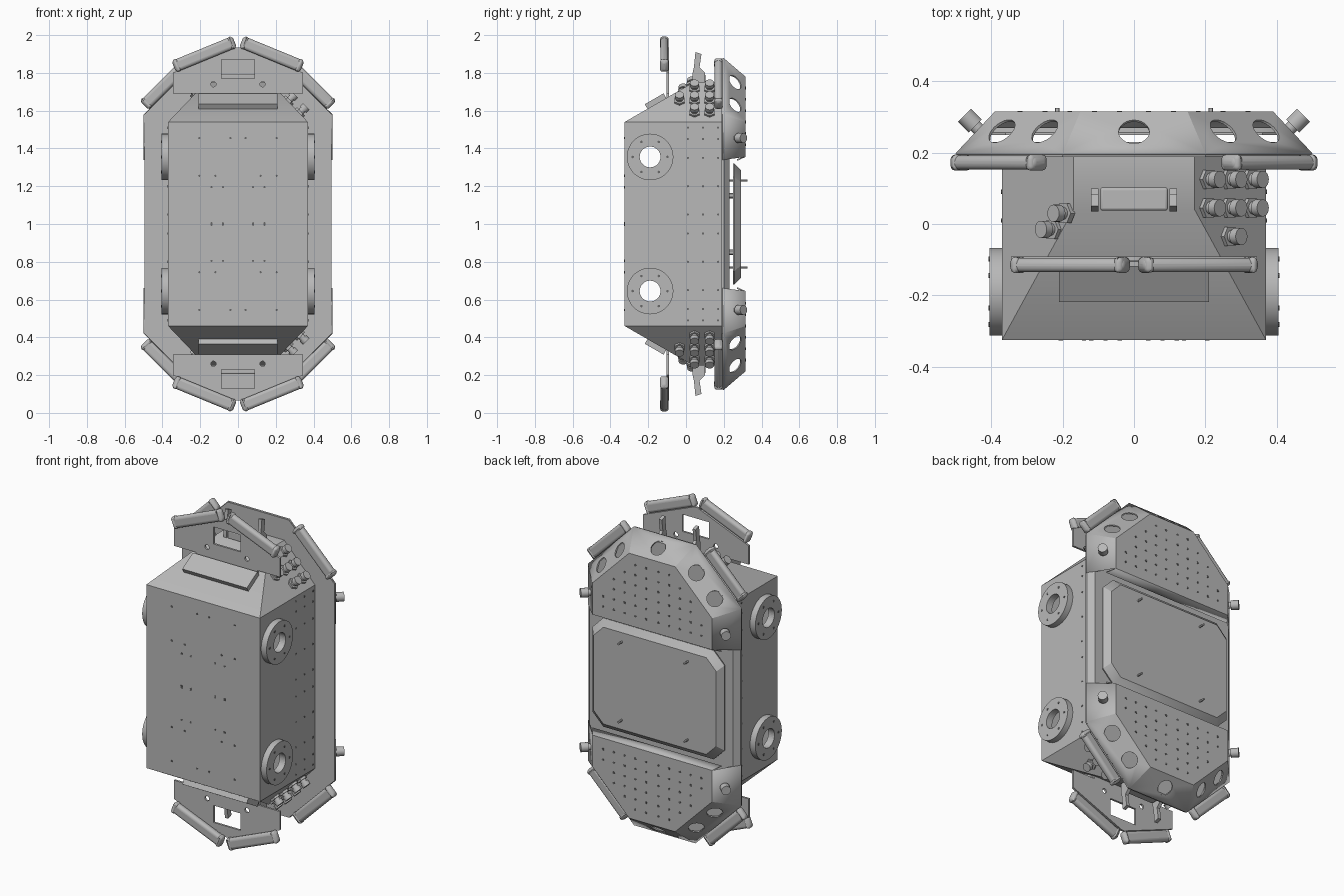
import bpy, bmesh, math
from mathutils import Vector, Matrix

if "Cube" in bpy.data.objects:
    bpy.data.objects.remove(bpy.data.objects["Cube"])


def material(name, v):
    m = bpy.data.materials.new(name)
    m.use_nodes = True
    m.diffuse_color = (v, v, v, 1)
    m.node_tree.nodes["Principled BSDF"].inputs["Base Color"].default_value = (v, v, v, 1)
    return m


GREY = material("painted grey metal", 0.48)
DARK = material("dark bolt holes", 0.14)
parts = []


# Every part has its origin at mid height, so top and bottom mirror about it
def make(name, bm, axes="XZ", mat=GREY, wall=0, bevel=0, cutter=None, helper=False):
    if not wall:
        bmesh.ops.recalc_face_normals(bm, faces=bm.faces)
    me = bpy.data.meshes.new(name)
    bm.to_mesh(me)
    bm.free()
    me.materials.append(mat)
    ob = bpy.data.objects.new(name, me)
    ob.location = (0, 0, 1)
    bpy.context.collection.objects.link(ob)
    if bevel:
        b = ob.modifiers.new("round", "BEVEL")
        b.width, b.segments, b.limit_method = bevel, 4, "ANGLE"
    if axes:
        m = ob.modifiers.new("mirror", "MIRROR")
        m.use_axis = [a in axes for a in "XYZ"]
    if wall:
        s = ob.modifiers.new("wall", "SOLIDIFY")
        s.thickness, s.offset = wall, -1
    if cutter:
        c = ob.modifiers.new("holes", "BOOLEAN")
        c.operation, c.solver, c.object = "DIFFERENCE", "EXACT", cutter
    if helper:
        ob.hide_render = True
        ob.hide_viewport = True
        ob.display_type = "WIRE"
    else:
        parts.append(ob)
    return ob


def cyl(bm, a, b, r, seg=24):
    a, b = Vector(a), Vector(b)
    d = b - a
    mat = Matrix.Translation((a + b) / 2) @ d.to_track_quat("Z", "Y").to_matrix().to_4x4()
    bmesh.ops.create_cone(bm, cap_ends=True, segments=seg, radius1=r, radius2=r,
                          depth=d.length, matrix=mat)


def box(bm, c, size, rot=Matrix()):
    mat = Matrix.Translation(c) @ rot @ Matrix.Diagonal((*size, 1))
    bmesh.ops.create_cube(bm, size=1, matrix=mat)


def hull(bm, pts):
    vs = [bm.verts.new(p) for p in pts]
    bmesh.ops.convex_hull(bm, input=vs)
    bmesh.ops.dissolve_limit(bm, angle_limit=0.01, verts=bm.verts, edges=bm.edges)
    bmesh.ops.recalc_face_normals(bm, faces=bm.faces)


def prism(bm, pts, step):
    f = bm.faces.new([bm.verts.new(p) for p in pts])
    ext = bmesh.ops.extrude_face_region(bm, geom=[f])["geom"]
    bmesh.ops.translate(bm, vec=step, verts=[v for v in ext if isinstance(v, bmesh.types.BMVert)])


def octagon(x, z, x2, z2, y):
    return [(sx * a, y, sz * b) for sx in (1, -1) for sz in (1, -1) for a, b in ((x, z), (x2, z2))]


# Hollow main hull with axle holes
AXLE = (-0.19, 0.355)
bm = bmesh.new()
cyl(bm, (-0.6, *AXLE), (0.6, *AXLE), 0.055, 40)
axle_cutter = make("axle_cutter", bm, "Z", helper=True)
bm = bmesh.new()
hull(bm, octagon(0.37, 0.54, 0.17, 0.75, 0.19) + octagon(0.37, 0.54, 0.37, 0.54, -0.325)[::2]
     + [(x, 0.04, z) for x in (0.17, -0.17) for z in (0.75, -0.75)])
make("main_hull", bm, "", wall=0.008, cutter=axle_cutter)

# Round axle flanges
bm = bmesh.new()
cyl(bm, (0.368, *AXLE), (0.405, *AXLE), 0.123, 48)
make("axle_flange", bm, cutter=axle_cutter)

# Deck behind the hull
bm = bmesh.new()
hull(bm, octagon(0.496, 0.58, 0.2, 0.876, 0.188) + octagon(0.496, 0.58, 0.2, 0.876, 0.2)
     + octagon(0.466, 0.566, 0.184, 0.848, 0.23))
make("rear_deck", bm, "")

# Rear caps: bevelled rim panels, flat face and lip
rim = [(0.5, 0.34), (0.5, 0.58), (0.2, 0.88)]
top = [(0.39, 0.355), (0.39, 0.54), (0.15, 0.78)]
both = lambda half: half + [(-x, z) for x, z in reversed(half)]
bm = bmesh.new()
o = [bm.verts.new((x, 0.198, z)) for x, z in both(rim)]
i = [bm.verts.new((x, 0.315, z)) for x, z in both(top)]
bm.faces.new(i)
for k in range(5):
    bm.faces.new((o[k], o[k + 1], i[k + 1], i[k]))
lip = [bm.verts.new((x, 0.272, 0.335)) for x in (0.42, -0.42)]
bm.faces.new((i[0], i[5], lip[1], lip[0]))
bmesh.ops.recalc_face_normals(bm, faces=bm.faces)
bm.faces.ensure_lookup_table()
if bm.faces[0].normal.y < 0:
    bmesh.ops.reverse_faces(bm, faces=bm.faces)

hb = bmesh.new()
cyl(hb, (0, 0.22, 0.79), (0, 0.30, 0.87), 0.043)
n = Vector((0.5, 0.69, 0.5))
for x in (0.25, 0.37):
    for s in (1, -1):
        c = Vector((s * x, 0.26, 2 - x - 0.0)) - Vector((0, 0, 1))
        d = Vector((s * n.x, n.y, n.z)) * 0.07
        cyl(hb, c - d, c + d, 0.043)
cap_cutter = make("cap_hole_cutter", hb, "Z", helper=True)
make("rear_cap", bm, "Z", wall=0.008, cutter=cap_cutter)

# Side knobs on the caps
bm = bmesh.new()
cyl(bm, (0.42, 0.25, 0.455), (0.46, 0.29, 0.455), 0.018)
cyl(bm, (0.445, 0.275, 0.455), (0.475, 0.305, 0.455), 0.026)
make("side_knob", bm)

# Floating lid with pins and standoffs
bm = bmesh.new()
hull(bm, octagon(0.43, 0.25, 0.36, 0.32, 0.25) + octagon(0.43, 0.25, 0.36, 0.32, 0.256)
     + octagon(0.40, 0.22, 0.335, 0.285, 0.29))
make("rear_lid", bm, "")
bm = bmesh.new()
cyl(bm, (0.215, 0.225, 0.23), (0.215, 0.325, 0.23), 0.006, 12)
cyl(bm, (0.3, 0.225, 0.15), (0.3, 0.255, 0.15), 0.015, 12)
make("lid_pin", bm)

# Handle plates with a window, and their mounts on the sloping panels
bm = bmesh.new()
box(bm, (0, -0.1, 0.82), (0.175, 0.1, 0.1))
for x in (0.13, -0.13):
    cyl(bm, (x, -0.15, 0.74), (x, -0.05, 0.74), 0.014)
window = make("window_cutter", bm, "Z", helper=True)
half = [(0.2, 0.665), (0.2, 0.69), (0.345, 0.69), (0.345, 0.80), (0.01, 0.935)]
bm = bmesh.new()
prism(bm, [(x, -0.103, z) for x, z in both(half)], (0, 0.012, 0))
make("handle_plate", bm, "Z", cutter=window)
bm = bmesh.new()
slope = Matrix.Rotation(math.atan2(0.21, 0.365), 4, "X")
box(bm, (0, -0.16, 0.648), (0.42, 0.115, 0.034), slope)
make("handle_mount", bm, "Z")


# Rounded bumper bars with end sleeves
def bar(name, a, b, y):
    dx, dz = b[0] - a[0], b[1] - a[1]
    rot = Matrix.Rotation(-math.atan2(dz, dx), 4, "Y")
    length = math.hypot(dx, dz)
    body = bmesh.new()
    box(body, ((a[0] + b[0]) / 2, y, (a[1] + b[1]) / 2), (length, 0.04, 0.065), rot)
    make(name, body, bevel=0.017)
    ends = bmesh.new()
    for t in (0.05, 0.95):
        box(ends, (a[0] + dx * t, y, a[1] + dz * t), (length * 0.08, 0.045, 0.07), rot)
    make(name + "_sleeves", ends, bevel=0.019)


bar("front_bumper_bar", (0.018, 0.965), (0.34, 0.833), -0.115)
bar("corner_bumper_bar", (0.497, 0.627), (0.262, 0.86), 0.172)

# Latches behind the handle plates
bm = bmesh.new()
hook = [(0.035, 0.75), (0.1, 0.75), (0.1, 0.80), (0.072, 0.83), (0.082, 0.9),
        (0.05, 0.91), (0.042, 0.83), (0.035, 0.80)]
prism(bm, [(0.1, y, z) for y, z in hook], (0.02, 0, 0))
make("latch_hook", bm)
bm = bmesh.new()
box(bm, (0, 0.07, 0.77), (0.19, 0.065, 0.05))
make("latch_bridge", bm, "Z", bevel=0.008)

# Cable connectors on the slanted corner panels
bm = bmesh.new()
spots = [(x, y) for x in (0.225, 0.285, 0.345) for y in (0.045, 0.125)] + [(0.285, -0.035)]
for x, y in spots + [(-0.21, 0.03), (-0.245, -0.015)]:
    s = math.copysign(1, x)
    out = Vector((s * 0.724, 0, 0.69))
    base = Vector((x - s * 0.02, y, 0.54 + (0.39 - abs(x)) * 1.05))
    for lo, hi, r, seg in ((-0.005, 0.012, 0.031, 6), (0, 0.04, 0.018, 20), (0.026, 0.05, 0.024, 20)):
        cyl(bm, base + out * lo, base + out * hi, r, seg)
make("cable_connectors", bm, "Z")

# Small bolt holes on the front, sides and caps
bm = bmesh.new()
for x, z in ((0.08, 0.004), (0.14, 0.004), (0.08, 0.195), (0.14, 0.195), (0.12, 0.255),
             (0.205, 0.255), (0.205, 0.455), (0.04, 0.455)):
    cyl(bm, (x, -0.327, z), (x, -0.323, z), 0.006, 8)
for y in (0.01, 0.09, 0.17):
    for z in (0.05, 0.2, 0.35, 0.45, 0.51):
        cyl(bm, (0.368, y, z), (0.372, y, z), 0.006, 8)
for k in range(6):
    a = math.radians(60 * k)
    y, z = AXLE[0] + 0.092 * math.cos(a), AXLE[1] + 0.092 * math.sin(a)
    cyl(bm, (0.403, y, z), (0.407, y, z), 0.007, 8)
for row in range(6):
    for col in range(5):
        x, z = 0.04 + 0.07 * col, 0.42 + 0.06 * row
        if x + z < 0.86:
            cyl(bm, (x, 0.313, z), (x, 0.317, z), 0.007, 8)
make("bolt_holes", bm, mat=DARK)

# Smooth the round parts, keep the folded edges sharp
bpy.ops.object.select_all(action="DESELECT")
for ob in parts:
    ob.select_set(True)
bpy.context.view_layer.objects.active = parts[0]
bpy.ops.object.shade_smooth_by_angle(angle=math.radians(30))
